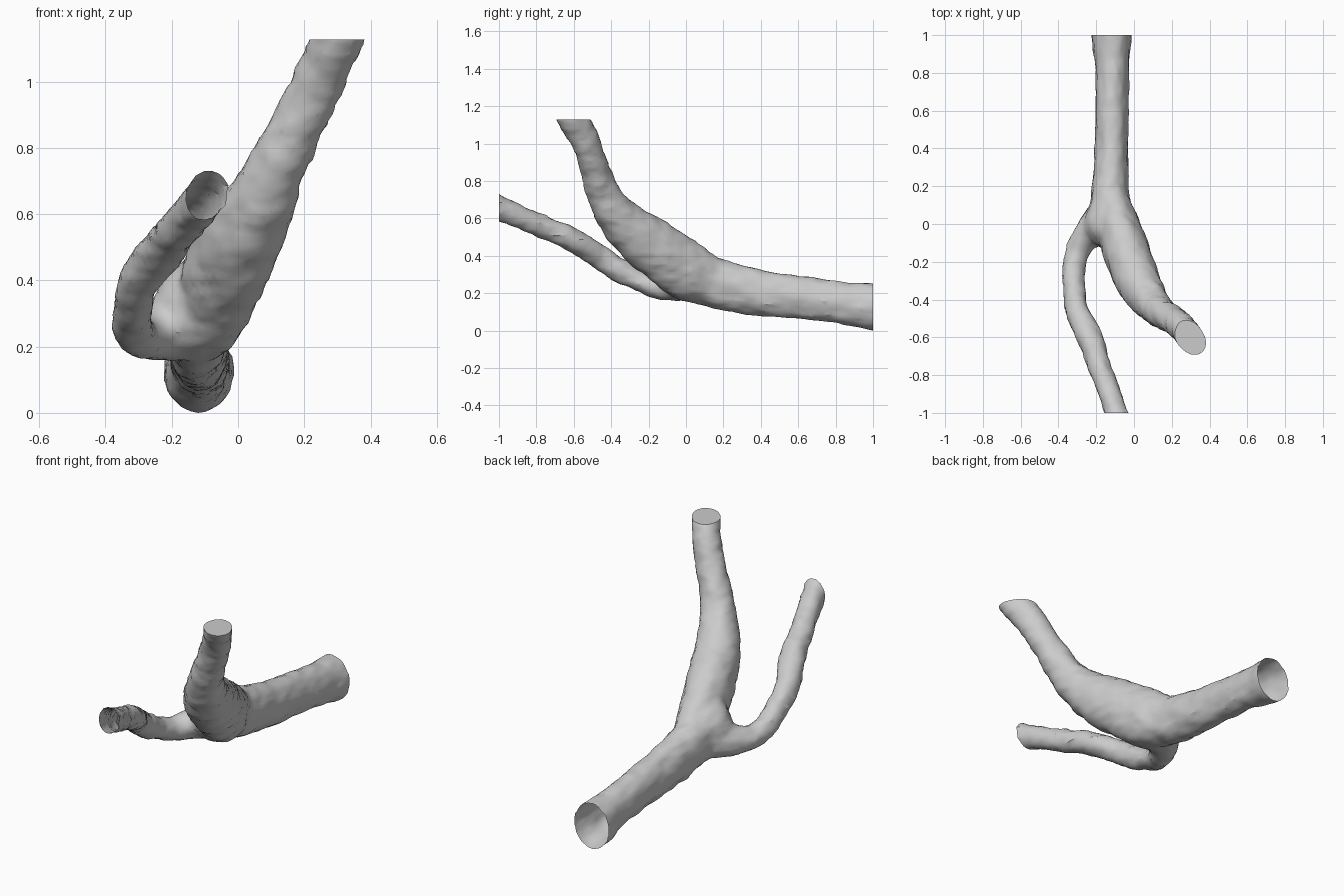
import bpy, bmesh, math
from mathutils import Vector, noise

cube = bpy.data.objects.get("Cube")
if cube:
    bpy.data.objects.remove(cube)

# One flat grey for the whole vessel
grey = bpy.data.materials.new("light grey")
grey.use_nodes = True
grey.diffuse_color = (0.6, 0.6, 0.6, 1)
grey.node_tree.nodes["Principled BSDF"].inputs["Base Color"].default_value = (0.6, 0.6, 0.6, 1)

# Stations along each tube: x, y, z, half width, half height
trunk = [
    (-.12, 1.08, .13, .106, .127), (-.12, 1, .135, .105, .126),
    (-.115, .8, .16, .087, .11), (-.117, .6, .185, .086, .115),
    (-.12, .4, .207, .086, .122), (-.125, .2, .25, .096, .13),
    (-.13, .08, .285, .108, .135), (-.14, 0, .31, .115, .14),
    (-.11, -.06, .35, .10, .13),
]
main_branch = [
    (-.11, .12, .28, .09, .125), (-.085, 0, .335, .11, .155),
    (-.055, -.1, .4, .118, .155), (-.02, -.2, .475, .122, .148),
    (.02, -.3, .55, .118, .13), (.07, -.39, .65, .10, .105),
    (.12, -.45, .76, .085, .088), (.18, -.49, .88, .076, .08),
    (.24, -.53, 1, .073, .08), (.295, -.6, 1.13, .073, .085),
    (.325, -.635, 1.2, .073, .085),
]
side_branch = [
    (-.13, .08, .27, .10, .10), (-.19, .01, .255, .09, .09),
    (-.265, -.08, .24, .07, .072), (-.315, -.2, .25, .06, .06),
    (-.315, -.35, .33, .058, .062), (-.3, -.47, .405, .063, .064),
    (-.235, -.6, .49, .066, .064), (-.185, -.75, .555, .062, .06),
    (-.14, -.87, .605, .058, .062), (-.095, -1, .665, .06, .068),
    (-.07, -1.08, .705, .06, .068),
]


def refine(stations, steps=4):
    """Smooth spline through the stations, as (centre, width, height)."""
    pts = [Vector(s) for s in stations]
    pts = [2 * pts[0] - pts[1]] + pts + [2 * pts[-1] - pts[-2]]
    result = []
    for a, b, c, d in zip(pts, pts[1:], pts[2:], pts[3:]):
        for i in range(steps):
            t = i / steps
            result.append(b + .5 * t * (c - a + t * (2*a - 5*b + 4*c - d + t * (3*(b - c) + d - a))))
    return result + [pts[-2]]


def add_tube(bm, stations, sides=20):
    """Closed elliptical tube following the stations."""
    path = refine(stations)
    rings = []
    for i, s in enumerate(path):
        before, after = path[max(i - 1, 0)], path[min(i + 1, len(path) - 1)]
        along = Vector(after[:3]) - Vector(before[:3])
        across = along.cross(Vector((0, 0, 1))).normalized()
        up = across.cross(along).normalized()
        ring = []
        for k in range(sides):
            a = math.tau * k / sides
            ring.append(bm.verts.new(Vector(s[:3]) + across * s[3] * math.cos(a) + up * s[4] * math.sin(a)))
        rings.append(ring)
    for r, q in zip(rings, rings[1:]):
        for k in range(sides):
            n = (k + 1) % sides
            bm.faces.new((r[k], r[n], q[n], q[k]))
    bm.faces.new(rings[0][::-1])
    bm.faces.new(rings[-1])


# Three tubes, fused into one skin
bm = bmesh.new()
for stations in (trunk, main_branch, side_branch):
    add_tube(bm, stations)
bmesh.ops.recalc_face_normals(bm, faces=bm.faces)
mesh = bpy.data.meshes.new("branching_vessel")
bm.to_mesh(mesh)
bm.free()
vessel = bpy.data.objects.new("branching_vessel", mesh)
bpy.context.collection.objects.link(vessel)
remesh = vessel.modifiers.new("fuse", 'REMESH')
remesh.mode = 'VOXEL'
remesh.voxel_size = .022
relax = vessel.modifiers.new("relax", 'SMOOTH')
relax.factor = .5
relax.iterations = 2
fused = bpy.data.meshes.new_from_object(
    vessel.evaluated_get(bpy.context.evaluated_depsgraph_get()))
vessel.modifiers.clear()
vessel.data = fused

# Lumpy, layered surface
bm = bmesh.new()
bm.from_mesh(fused)
bm.normal_update()
for v, n in [(v, v.normal.copy()) for v in bm.verts]:
    p = v.co
    lump = noise.noise(Vector((p.x * 10, p.y * 9, p.z * 12)))
    layer = noise.noise(Vector((p.x * 18, p.y * 14, p.z * 40)))
    v.co += n * (.002 + .007 * lump + .006 * layer)


def trim(co, no):
    """Cut everything beyond a plane and return the rim edges."""
    cut = bmesh.ops.bisect_plane(bm, geom=bm.verts[:] + bm.edges[:] + bm.faces[:], dist=1e-5,
                                 plane_co=co, plane_no=no, clear_outer=True)
    return [g for g in cut["geom_cut"] if isinstance(g, bmesh.types.BMEdge)]


# Open ends front and back, flat lid on the upper end
trim((0, 1, 0), (0, 1, 0))
trim((0, -1, 0), (0, -1, 0))
rim = trim((0, 0, 1.135), (0, 0, 1))
bmesh.ops.holes_fill(bm, edges=rim, sides=0)
lowest = min(v.co.z for v in bm.verts)
bmesh.ops.translate(bm, verts=bm.verts, vec=(0, 0, -lowest))
bm.to_mesh(fused)
bm.free()

fused.materials.clear()
fused.materials.append(grey)
bpy.ops.object.select_all(action='DESELECT')
vessel.select_set(True)
bpy.context.view_layer.objects.active = vessel
bpy.ops.object.shade_smooth_by_angle(angle=math.radians(30))
